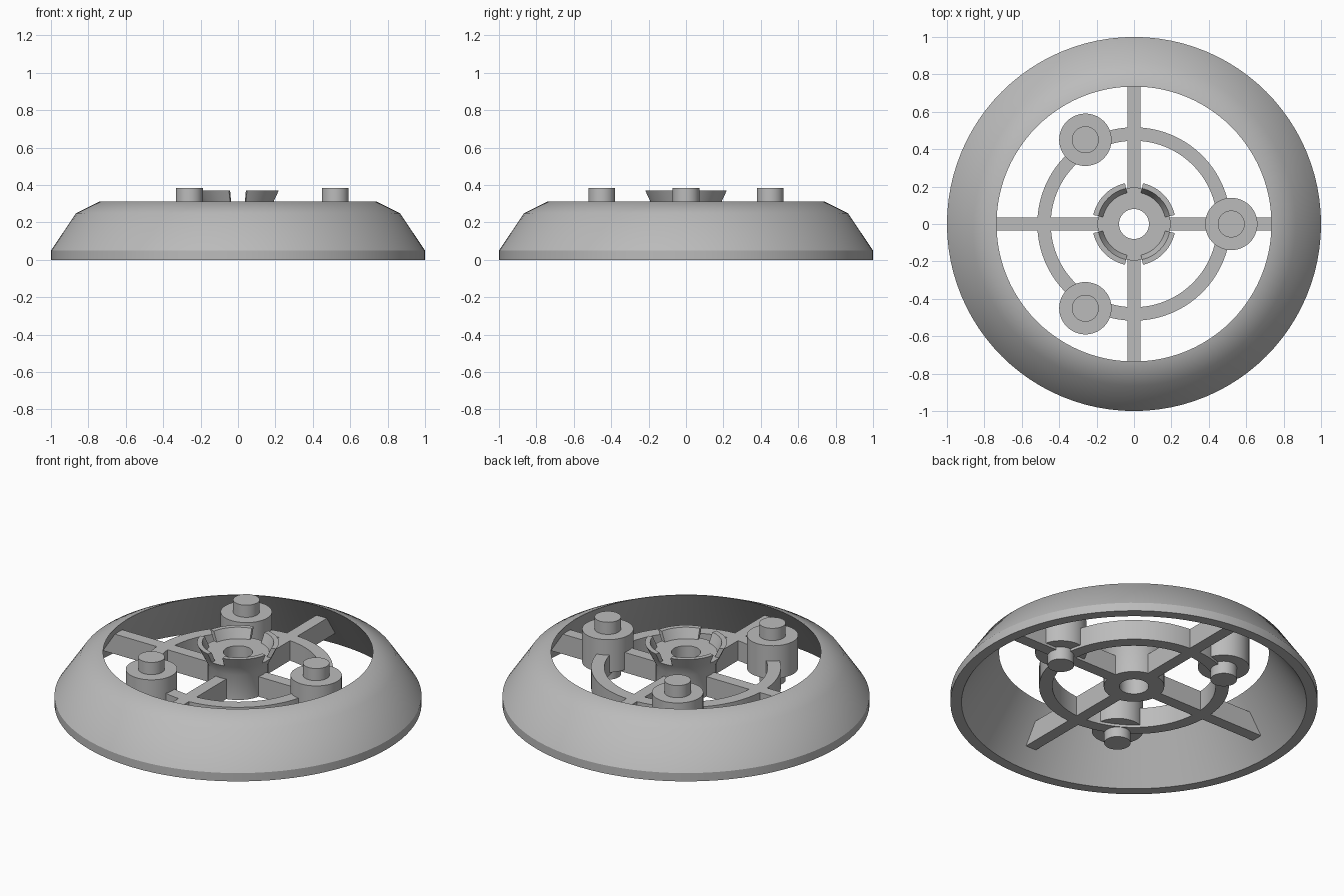
import bpy, bmesh
from math import cos, sin, pi, radians

cube = bpy.data.objects.get("Cube")
if cube:
    bpy.data.objects.remove(cube, do_unlink=True)

grey = bpy.data.materials.new("plain grey")
grey.use_nodes = True
colour = (0.5, 0.5, 0.5, 1)
grey.diffuse_color = colour
grey.node_tree.nodes["Principled BSDF"].inputs["Base Color"].default_value = colour


def finish(name, bm, smooth=True):
    bmesh.ops.recalc_face_normals(bm, faces=bm.faces)
    mesh = bpy.data.meshes.new(name)
    bm.to_mesh(mesh)
    bm.free()
    mesh.materials.append(grey)
    obj = bpy.data.objects.new(name, mesh)
    bpy.context.collection.objects.link(obj)
    if smooth:
        bpy.ops.object.select_all(action='DESELECT')
        obj.select_set(True)
        bpy.context.view_layer.objects.active = obj
        bpy.ops.object.shade_smooth_by_angle(angle=radians(32))
    return obj


def lathe(name, profile, steps, start=0, sweep=2 * pi):
    """Turn a closed (radius, height) profile about z, capping partial turns."""
    full = sweep > 6.28
    bm = bmesh.new()
    rings = []
    for i in range(steps if full else steps + 1):
        a = start + sweep * i / steps
        rings.append([bm.verts.new((r * cos(a), r * sin(a), z)) for r, z in profile])
    n = len(profile)
    for i in range(steps):
        a, b = rings[i], rings[(i + 1) % len(rings)]
        for j in range(n):
            k = (j + 1) % n
            bm.faces.new((a[j], b[j], b[k], a[k]))
    if not full:
        bm.faces.new(rings[0])
        bm.faces.new(rings[-1])
    return finish(name, bm)


def cylinder(name, x, y, radius, low, high, sides=48):
    bm = bmesh.new()
    bmesh.ops.create_cone(bm, cap_ends=True, segments=sides, radius1=radius,
                          radius2=radius, depth=high - low)
    bmesh.ops.translate(bm, verts=bm.verts, vec=(x, y, (low + high) / 2))
    return finish(name, bm)


LOW, SPOKE_TOP, TOP = 0.1, 0.22, 0.312

# Outer shell with a sloping inner wall
lathe("outer_shell", [(0.94, 0), (1, 0), (1, 0.05), (0.865, 0.25),
                      (0.74, TOP), (0.735, TOP)], 96)

# Ring that carries the bosses
lathe("boss_ring", [(0.445, LOW), (0.517, LOW), (0.517, SPOKE_TOP),
                    (0.445, SPOKE_TOP)], 80)

# Hub with a through hole and flared neck
lathe("hub", [(0.08, LOW), (0.165, LOW), (0.165, 0.25), (0.195, TOP),
              (0.08, TOP)], 64)

# Flared collar split into four pieces
gap = radians(12.5)
for i in range(4):
    lathe(f"collar_piece_{i + 1}", [(0.168, TOP - 0.005), (0.193, TOP - 0.005),
                                    (0.223, 0.37), (0.195, 0.37)],
          14, i * pi / 2 + gap, pi / 2 - 2 * gap)

# Four spokes, with ends slanted to meet the shell
for i in range(4):
    a = i * pi / 2
    bm = bmesh.new()
    sides = []
    for w in (-0.035, 0.035):
        outline = [(0.12, LOW), (0.88, LOW), (0.805, SPOKE_TOP), (0.12, SPOKE_TOP)]
        sides.append([bm.verts.new((r * cos(a) - w * sin(a), r * sin(a) + w * cos(a), z))
                      for r, z in outline])
    p, q = sides
    bm.faces.new(p)
    bm.faces.new(q)
    for j in range(4):
        k = (j + 1) % 4
        bm.faces.new((p[j], p[k], q[k], q[j]))
    finish(f"spoke_{i + 1}", bm, smooth=False)

# Three bosses, each with a pin running through
for i in range(3):
    a = i * 2 * pi / 3
    x, y = 0.52 * cos(a), 0.52 * sin(a)
    cylinder(f"boss_{i + 1}", x, y, 0.14, 0.115, TOP)
    cylinder(f"pin_{i + 1}", x, y, 0.072, 0.04, 0.385)
